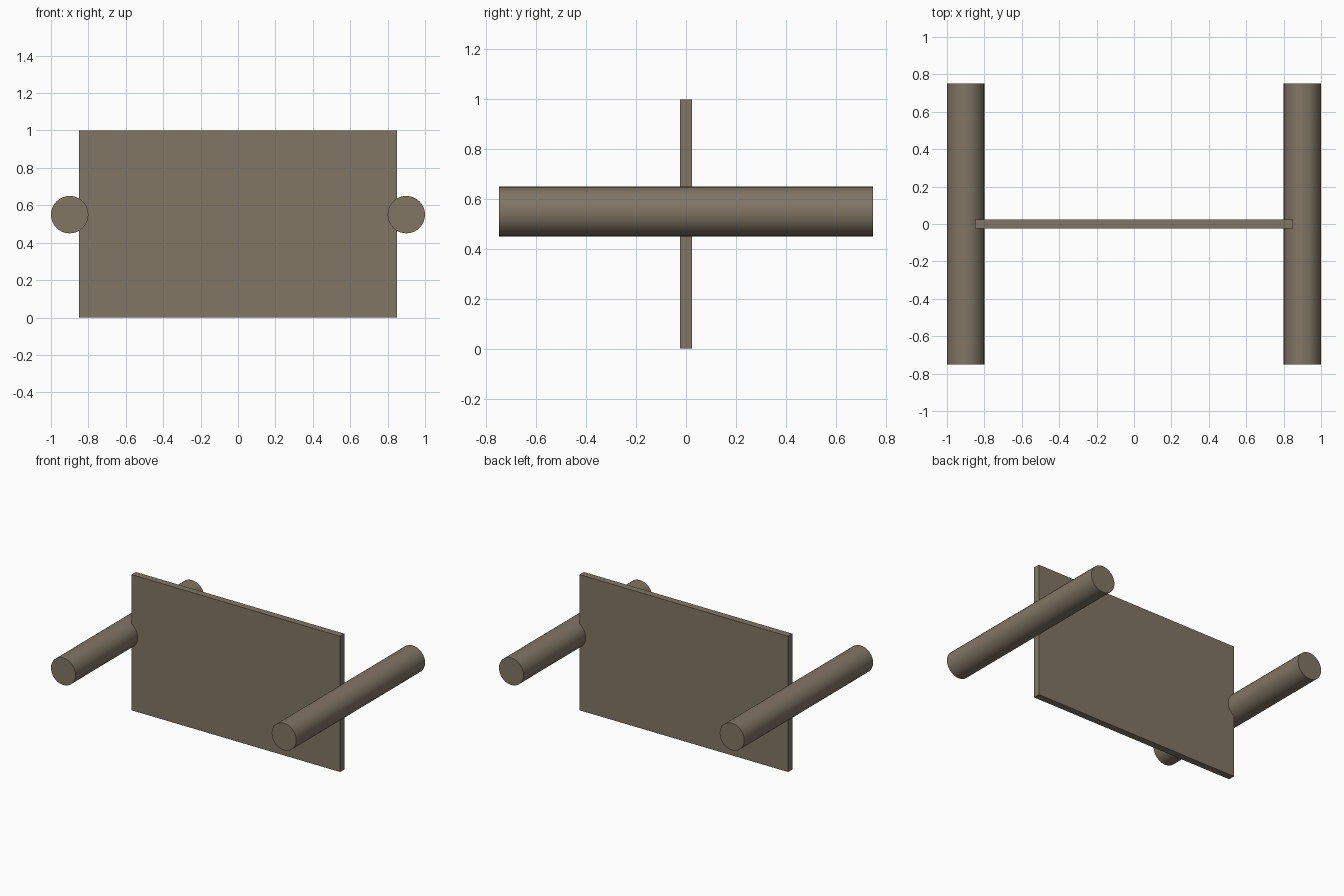
import bpy
import math

if "Cube" in bpy.data.objects:
    bpy.data.objects.remove(bpy.data.objects["Cube"])

brown = bpy.data.materials.new("brown")
brown.diffuse_color = (0.22, 0.18, 0.13, 1)
brown.use_nodes = True
brown.node_tree.nodes["Principled BSDF"].inputs["Base Color"].default_value = brown.diffuse_color


def finish(name):
    obj = bpy.context.object
    obj.name = name
    obj.data.materials.append(brown)
    return obj


# Upright flat panel
bpy.ops.mesh.primitive_cube_add(size=1, location=(0, 0, 0.5))
panel = finish("panel")
panel.scale = (1.7, 0.05, 1.0)
bpy.ops.object.transform_apply(location=False, rotation=False, scale=True)

# Round bars running front to back along each edge of the panel
for side, x in (("left", -0.9), ("right", 0.9)):
    bpy.ops.mesh.primitive_cylinder_add(
        vertices=32, radius=0.1, depth=1.5,
        location=(x, 0, 0.55), rotation=(math.pi / 2, 0, 0))
    finish(side + "_bar")
    bpy.ops.object.shade_smooth_by_angle(angle=math.radians(30))
